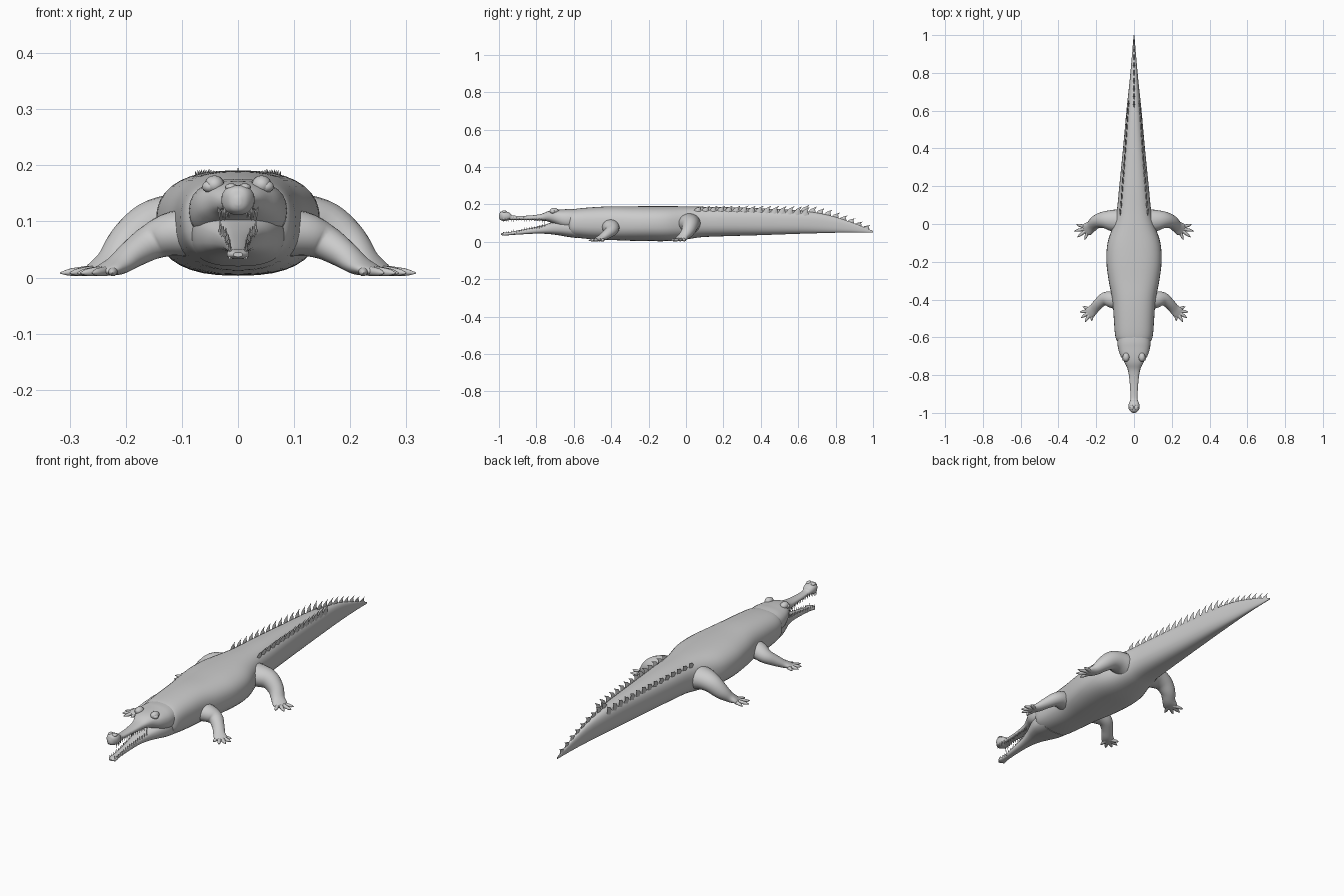
import bpy, bmesh, math
from mathutils import Vector, Matrix

if "Cube" in bpy.data.objects:
    bpy.data.objects.remove(bpy.data.objects["Cube"])


def finish(name, bm, mirror=False, angle=50):
    bmesh.ops.recalc_face_normals(bm, faces=bm.faces)
    me = bpy.data.meshes.new(name)
    bm.to_mesh(me)
    bm.free()
    ob = bpy.data.objects.new(name, me)
    bpy.context.collection.objects.link(ob)
    if mirror:
        ob.modifiers.new("mirror", 'MIRROR').use_mirror_merge = False
    bpy.ops.object.select_all(action='DESELECT')
    ob.select_set(True)
    bpy.context.view_layer.objects.active = ob
    bpy.ops.object.shade_smooth_by_angle(angle=math.radians(angle))
    return ob


def smooth_rows(rows, sub):
    out = []
    for i in range(len(rows) - 1):
        a, b, c, d = (rows[max(0, min(len(rows) - 1, k))] for k in range(i - 1, i + 3))
        for s in range(sub):
            t = s / sub
            out.append([0.5 * (2 * q + (r - p) * t + (2 * p - 5 * q + 4 * r - w) * t * t
                               + (3 * q - p - 3 * r + w) * t ** 3)
                        for p, q, r, w in zip(a, b, c, d)])
    return out + [list(rows[-1])]


def add_tube(bm, rows, n=24, power=2.0, sub=4):
    """Loft through rows of x, y, z, half width, half height."""
    rows = smooth_rows(rows, sub)
    pts = [Vector(r[:3]) for r in rows]
    rings = []
    for i, r in enumerate(rows):
        tan = (pts[min(i + 1, len(pts) - 1)] - pts[max(i - 1, 0)]).normalized()
        side = tan.cross(Vector((0, 0, 1))).normalized()
        up = side.cross(tan)
        ring = []
        for k in range(n):
            a = 2 * math.pi * k / n
            c, s = math.cos(a), math.sin(a)
            u = math.copysign(abs(c) ** (2 / power), c) * max(r[3], 0.001)
            v = math.copysign(abs(s) ** (2 / power), s) * max(r[4], 0.001)
            ring.append(bm.verts.new(pts[i] + side * u + up * v))
        rings.append(ring)
    for a, b in zip(rings, rings[1:]):
        for k in range(n):
            bm.faces.new((a[k], a[(k + 1) % n], b[(k + 1) % n], b[k]))
    bm.faces.new(rings[0])
    bm.faces.new(rings[-1])


def spine(profile):
    """Turn y, half width, bottom, top into tube rows."""
    return [(0, y, (b + t) / 2, w, (t - b) / 2) for y, w, b, t in profile]


def at(profile, y):
    for p, q in zip(profile, profile[1:]):
        lo, hi = sorted((p[0], q[0]))
        if lo <= y <= hi:
            t = (y - p[0]) / (q[0] - p[0])
            return [a + (b - a) * t for a, b in zip(p, q)][1:]


# Body and tail
BODY = [(-.635, .07, .045, .155), (-.615, .092, .03, .17), (-.58, .101, .022, .178),
        (-.5, .107, .014, .185), (-.4, .115, .01, .19), (-.3, .134, .006, .19),
        (-.2, .146, .004, .191), (-.1, .14, .004, .191), (0, .108, .014, .19),
        (.08, .09, .025, .188), (.2, .078, .03, .186), (.4, .058, .036, .179),
        (.6, .04, .043, .168), (.75, .024, .047, .145), (.88, .012, .05, .105),
        (1.0, .002, .05, .058)]
bm = bmesh.new()
add_tube(bm, spine(BODY), 36, 2.5)
finish("body_and_tail", bm)

# Skull with long snout and nose bulb
SKULL = [(-.58, .085, .06, .174), (-.64, .087, .065, .176), (-.69, .075, .09, .173),
         (-.73, .052, .106, .166), (-.77, .033, .113, .15), (-.82, .025, .116, .142),
         (-.88, .02, .117, .139), (-.93, .019, .117, .142), (-.95, .027, .114, .157),
         (-.975, .029, .112, .165), (-.993, .018, .116, .157), (-1.0, .005, .13, .143)]
bm = bmesh.new()
add_tube(bm, spine(SKULL), 28, 2.4)
finish("skull_and_snout", bm)

# Lower jaw, dropped open
JAW = [(-.58, .085, .02, .13), (-.64, .08, .028, .125), (-.69, .064, .036, .112),
       (-.74, .043, .042, .096), (-.8, .027, .044, .08), (-.88, .019, .04, .064),
       (-.94, .016, .036, .053), (-.97, .02, .033, .05), (-.99, .008, .037, .045)]
bm = bmesh.new()
add_tube(bm, spine(JAW), 28, 2.6)
finish("lower_jaw", bm)

# Teeth along both jaws
bm = bmesh.new()
for i in range(17):
    y = -.755 - i * .0138
    for prof, way in ((SKULL, -1), (JAW, 1)):
        w, b, t = at(prof, y)
        z = b + .002 if way < 0 else t - .002
        length = .026 if i % 4 == 0 else .02
        turn = Matrix.Rotation(math.pi, 4, 'X') if way < 0 else Matrix()
        bmesh.ops.create_cone(bm, cap_ends=True, segments=6, radius1=.0038, radius2=.0003,
                              depth=length, matrix=Matrix.Translation((w * .82, y, z)) @ turn)
finish("teeth", bm, True)

# Eye bumps and brow ridges
bm = bmesh.new()
for pos, size in (((.042, -.705, .165), (.018, .024, .017)),
                  ((.05, -.712, .162), (.014, .014, .011)),
                  ((.012, -.972, .161), (.011, .014, .007))):
    bmesh.ops.create_uvsphere(bm, u_segments=16, v_segments=10, radius=1,
                              matrix=Matrix.Translation(pos) @ Matrix.Diagonal((*size, 1)))
finish("eyes_and_nostrils", bm, True)


# Tail crest scutes, swept back
def scute(bm, x, y, z, h, half, lean=0.0):
    base = [bm.verts.new(p) for p in ((x, y - half, z - .006), (x + .006, y, z - .012),
                                      (x, y + half, z - .014), (x - .006, y, z - .012))]
    mid = [bm.verts.new((x + lean * .5 + dx, y + dy, z + h * .55)) for dx, dy in
           ((0, -half * .2), (.003, half * .3), (0, half * .75), (-.003, half * .3))]
    tip = bm.verts.new((x + lean, y + half * 1.2, z + h))
    for k in range(4):
        j = (k + 1) % 4
        bm.faces.new((base[k], base[j], mid[j], mid[k]))
        bm.faces.new((mid[k], mid[j], tip))
    bm.faces.new(base)


bm = bmesh.new()
for i in range(15):
    y = .06 + i * .041
    w, b, t = at(BODY, y)
    z = (b + t) / 2 + (t - b) / 2 * (1 - .75 ** 2.5) ** .4
    scute(bm, w * .75, y, z, .022 + .016 * i / 14, .023, .006)
finish("paired_tail_scutes", bm, True, 30)

bm = bmesh.new()
for i in range(9):
    y = .63 + i * .041
    w, b, t = at(BODY, y)
    scute(bm, 0, y, t, .034 - .0022 * i, .025)
finish("tail_crest", bm, False, 30)


# Legs with splayed toes and claws
def leg(name, rows, palm, tips):
    bm = bmesh.new()
    add_tube(bm, rows, 20, 2.0)
    for x, y in tips:
        p, q = Vector(palm), Vector((x, y, .008))
        path = [(0, .009, .009), (.4, .0095, .009), (.75, .0075, .007), (.9, .004, .004), (1, .001, .001)]
        add_tube(bm, [(*p.lerp(q, f), a, c) for f, a, c in path], 10, 2.0, 2)
    finish(name, bm, True)


leg("front_legs",
    [(.06, -.41, .08, .05, .045), (.115, -.4, .078, .045, .04), (.155, -.397, .063, .035, .032),
     (.188, -.422, .042, .028, .025), (.213, -.45, .023, .027, .018),
     (.235, -.47, .014, .03, .011), (.25, -.482, .01, .018, .006)],
    (.222, -.458, .014),
    [(.272, -.437), (.287, -.466), (.281, -.497), (.26, -.52), (.224, -.513)])

leg("hind_legs",
    [(.05, .015, .095, .065, .06), (.11, .018, .1, .058, .05), (.158, .022, .09, .045, .044),
     (.198, .012, .06, .036, .036), (.225, -.012, .031, .031, .024),
     (.25, -.03, .016, .034, .013), (.266, -.04, .01, .02, .006)],
    (.236, -.02, .015),
    [(.306, -.003), (.317, -.038), (.3, -.07), (.262, -.085)])
